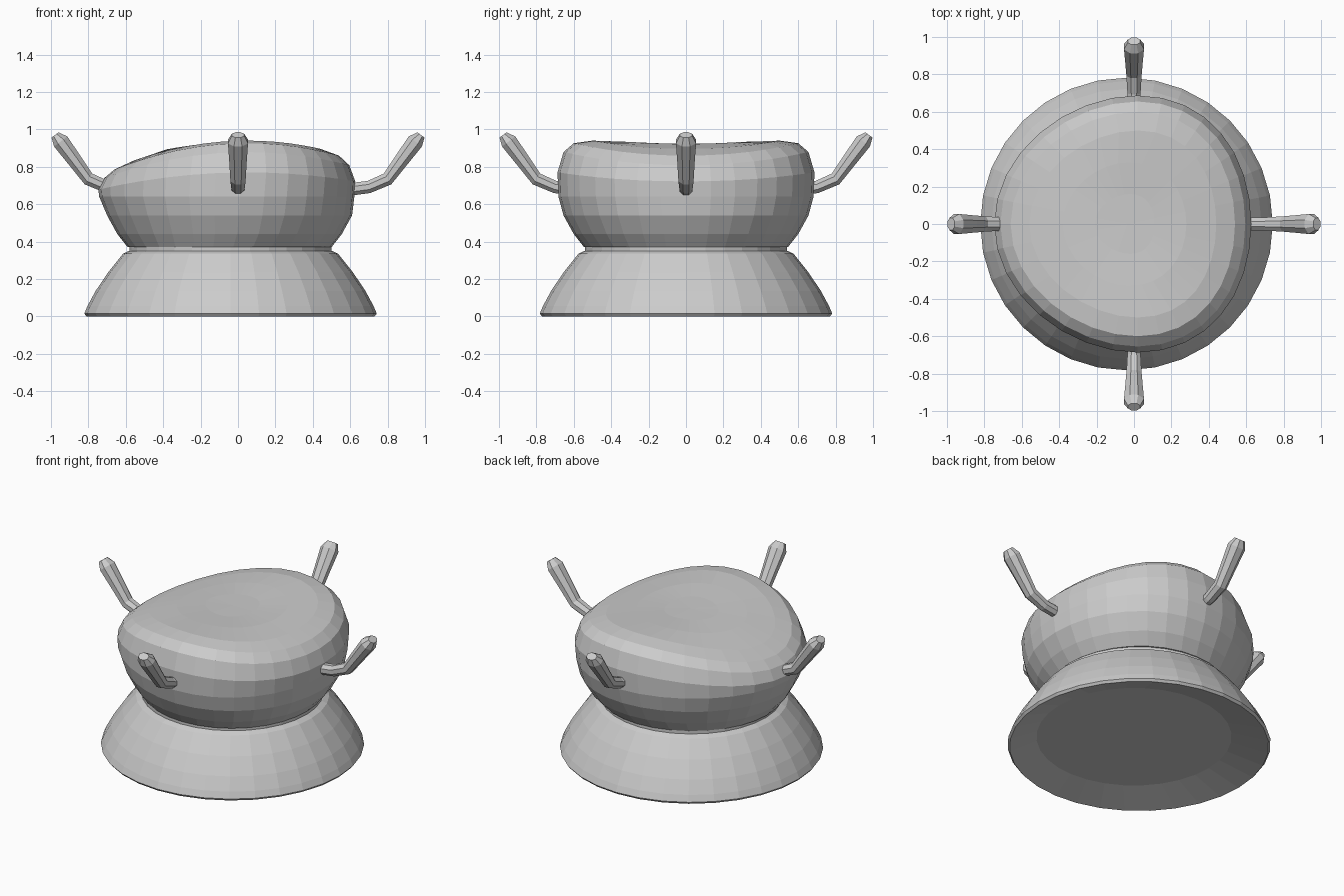
import bpy, bmesh
from math import cos, sin, pi
from mathutils import Vector

if "Cube" in bpy.data.objects:
    bpy.data.objects.remove(bpy.data.objects["Cube"])


def loft(name, rings):
    """Skin a list of vertex rings and cap both ends with a fan."""
    bm = bmesh.new()
    rows = [[bm.verts.new(p) for p in ring] for ring in rings]
    n = len(rows[0])
    for a, b in zip(rows, rows[1:]):
        for i in range(n):
            j = (i + 1) % n
            bm.faces.new((a[i], a[j], b[j], b[i]))
    for row in (rows[0], rows[-1]):
        c = bm.verts.new(sum((v.co for v in row), Vector()) / n)
        for i in range(n):
            bm.faces.new((row[i], row[(i + 1) % n], c))
    bmesh.ops.recalc_face_normals(bm, faces=bm.faces)
    me = bpy.data.meshes.new(name)
    bm.to_mesh(me)
    bm.free()
    ob = bpy.data.objects.new(name, me)
    bpy.context.collection.objects.link(ob)
    return ob


def circle(cx, r, height, bulge=0, n=32):
    """Ring of points; height depends on x, bulge shifts front and back in x."""
    pts = []
    for i in range(n):
        a = 2 * pi * i / n
        x = cx + r * cos(a) + bulge * sin(a) ** 2
        pts.append((x, r * sin(a), height(x)))
    return pts


# Flared base with a shallow recessed underside
base = [(0, .58, .05), (-.04, .77, 0), (-.04, .782, .015), (-.04, .765, .055), (-.04, .722, .135),
        (-.04, .655, .235), (-.04, .575, .335), (-.04, .545, .35)]
loft("base", [circle(c, r, lambda x, z=z: z) for c, r, z in base])

# Narrow neck band
loft("neck", [circle(-.04, r, lambda x, z=z: z) for r, z in [(.54, .335), (.54, .375)]])


# Bowl-shaped body with a saddle top: high at front and back, low at the sides
def rim(x):
    return .94 - .29 * (x - .05) ** 2


rings = [circle(-.045, r, lambda x, z=z: z, b)
         for r, z, b in [(.545, .37, .02), (.60, .44, .04), (.655, .54, .05)]]
rings += [circle(-.06, .682, lambda x: .64, .07)]
rings += [circle(-.06, r, lambda x, f=f: .6 + f * (rim(x) - .6), .08)
          for r, f in [(.687, .5), (.655, .82), (.60, .96), (.50, 1)]]
rings += [circle(-.05, r, lambda x, t=t: .915 + t * (rim(x) - .915), .03)
          for r, t in [(.33, .75), (.16, .35)]]
loft("body", rings)

# Bent handles: (radial, height, half width, half thickness, section tilt)
path = [(.57, .675, .036, .036, .1), (.70, .692, .038, .036, .2), (.80, .735, .044, .038, .6),
        (.87, .83, .05, .042, .92), (.948, .935, .058, .048, .92), (.978, .97, .036, .026, .92)]
for k, side in enumerate(("right", "back", "left", "front")):
    ca, sa = cos(k * pi / 2), sin(k * pi / 2)
    sections = []
    for d, z, w, t, tilt in path:
        ring = []
        for i in range(8):
            a = 2 * pi * (i + .5) / 8
            u, v = w * cos(a), t * sin(a)
            rad = d - v * sin(tilt)
            ring.append((rad * ca - u * sa, rad * sa + u * ca, z + v * cos(tilt)))
        sections.append(ring)
    loft("handle_" + side, sections)
